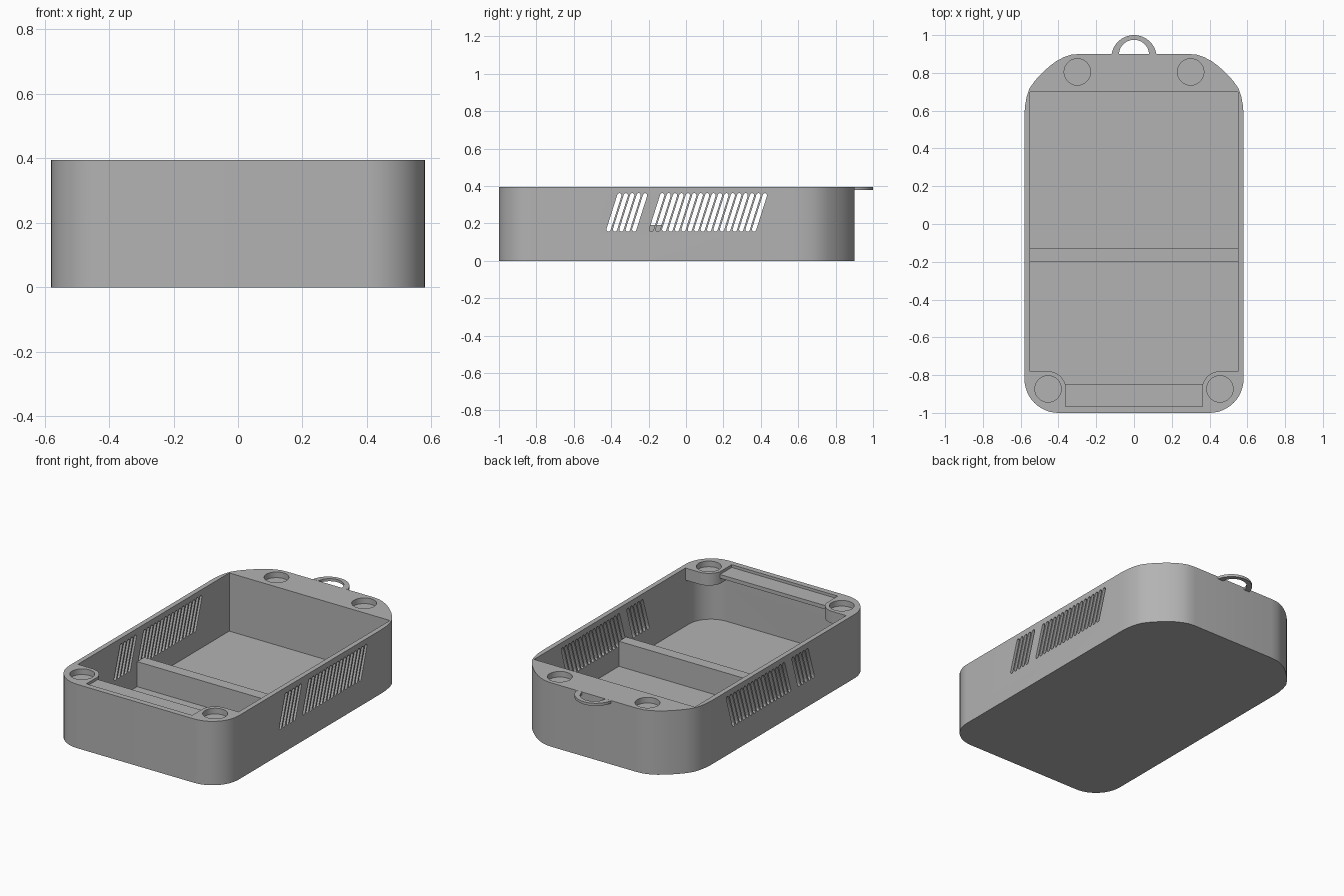
import bpy
import bmesh
from math import sin, cos, pi, radians, atan2

if "Cube" in bpy.data.objects:
    bpy.data.objects.remove(bpy.data.objects["Cube"], do_unlink=True)

grey = bpy.data.materials.new("light grey")
grey.use_nodes = True
grey.diffuse_color = (0.45, 0.45, 0.45, 1)
grey.node_tree.nodes["Principled BSDF"].inputs["Base Color"].default_value = (0.45, 0.45, 0.45, 1)

TOP = 0.395
FLOOR = 0.035


def arc(cx, cy, r, a0, a1, n=12):
    angles = [radians(a0 + (a1 - a0) * i / n) for i in range(n + 1)]
    return [(cx + r * cos(a), cy + r * sin(a)) for a in angles]


def mirrored(half):
    """Close a half outline by mirroring it over x = 0."""
    return half + [(-x, y) for x, y in reversed(half)]


def prism(name, outlines, low, high, axis="z"):
    """Extrude closed outlines along z, or (y, z) outlines along x."""
    bm = bmesh.new()
    for pts in outlines:
        def place(p, h):
            return (p[0], p[1], h) if axis == "z" else (h, p[0], p[1])
        a = [bm.verts.new(place(p, low)) for p in pts]
        b = [bm.verts.new(place(p, high)) for p in pts]
        bm.faces.new(a)
        bm.faces.new(b)
        for i in range(len(pts)):
            j = (i + 1) % len(pts)
            bm.faces.new((a[i], a[j], b[j], b[i]))
    bmesh.ops.recalc_face_normals(bm, faces=bm.faces)
    mesh = bpy.data.meshes.new(name)
    bm.to_mesh(mesh)
    bm.free()
    obj = bpy.data.objects.new(name, mesh)
    obj.data.materials.append(grey)
    bpy.context.collection.objects.link(obj)
    return obj


def box(x, y0, y1):
    return [(-x, y0), (x, y0), (x, y1), (-x, y1)]


def cut(target, cutter):
    mod = target.modifiers.new(cutter.name, "BOOLEAN")
    mod.operation = "DIFFERENCE"
    mod.solver = "EXACT"
    mod.object = cutter
    bpy.context.view_layer.objects.active = target
    bpy.ops.object.modifier_apply(modifier=mod.name)
    bpy.data.objects.remove(cutter, do_unlink=True)


def smooth(obj):
    bpy.ops.object.select_all(action="DESELECT")
    obj.select_set(True)
    bpy.context.view_layer.objects.active = obj
    bpy.ops.object.shade_smooth_by_angle(angle=radians(30))


# Case: rounded front corners, broad shoulders at the back
shoulder = [(0.58, 0.58), (0.577, 0.625), (0.568, 0.675), (0.553, 0.718), (0.525, 0.758),
            (0.49, 0.796), (0.45, 0.833), (0.41, 0.863), (0.37, 0.884), (0.335, 0.896), (0.29, 0.9)]
case = prism("case", [mirrored(arc(0.4, -0.82, 0.18, -90, 0) + shoulder)], 0, TOP)

# Main cavity, running under the front corner bosses
lower = mirrored(arc(0.4, -0.815, 0.15, -90, 0) + [(0.55, 0.7)])
cut(case, prism("lower_cavity", [lower], FLOOR, 0.32))

# Mouth of the cavity, curving around the bosses
boss = arc(0.455, -0.875, 0.095, 165, 90)
cut(case, prism("upper_cavity", [mirrored(boss + [(0.55, -0.78), (0.55, 0.7)])], 0.25, 0.5))

# Thin recessed shelf between the bosses
cut(case, prism("shelf_underside", [box(0.363, -0.965, -0.8)], 0.25, 0.355))
cut(case, prism("shelf_recess", [box(0.363, -0.965, -0.85)], 0.378, 0.5))

# Round corner recesses
centres = [(s * x, y) for s in (-1, 1) for x, y in ((0.455, -0.873), (0.3, 0.805))]
cut(case, prism("corner_recesses", [arc(x, y, 0.07, 0, 350, 35) for x, y in centres], 0.36, 0.5))


# Slanted vent slots through both side walls
def slot(y):
    z0, z1, lean, r = 0.167, 0.35, 0.058, 0.0115
    a = atan2(z1 - z0, lean) * 180 / pi
    return arc(y, z0, r, a + 90, a + 270, 6) + arc(y + lean, z1, r, a - 90, a + 90, 6)


pitch = 0.0343
starts = [-0.414 + pitch * i for i in range(5)] + [-0.185 + pitch * i for i in range(17)]
cut(case, prism("vent_slots", [slot(y) for y in starts], -0.7, 0.7, "x"))
smooth(case)

# Low wall across the cavity
prism("divider", [box(0.55, -0.2, -0.13)], FLOOR - 0.005, 0.19)

# Flat hanging loop at the back
outer = arc(0, 0.88, 0.12, 10, 170, 28)
inner = arc(0, 0.895, 0.08, 176, 4, 28)
smooth(prism("hanging_loop", [outer + inner], TOP - 0.016, TOP))
